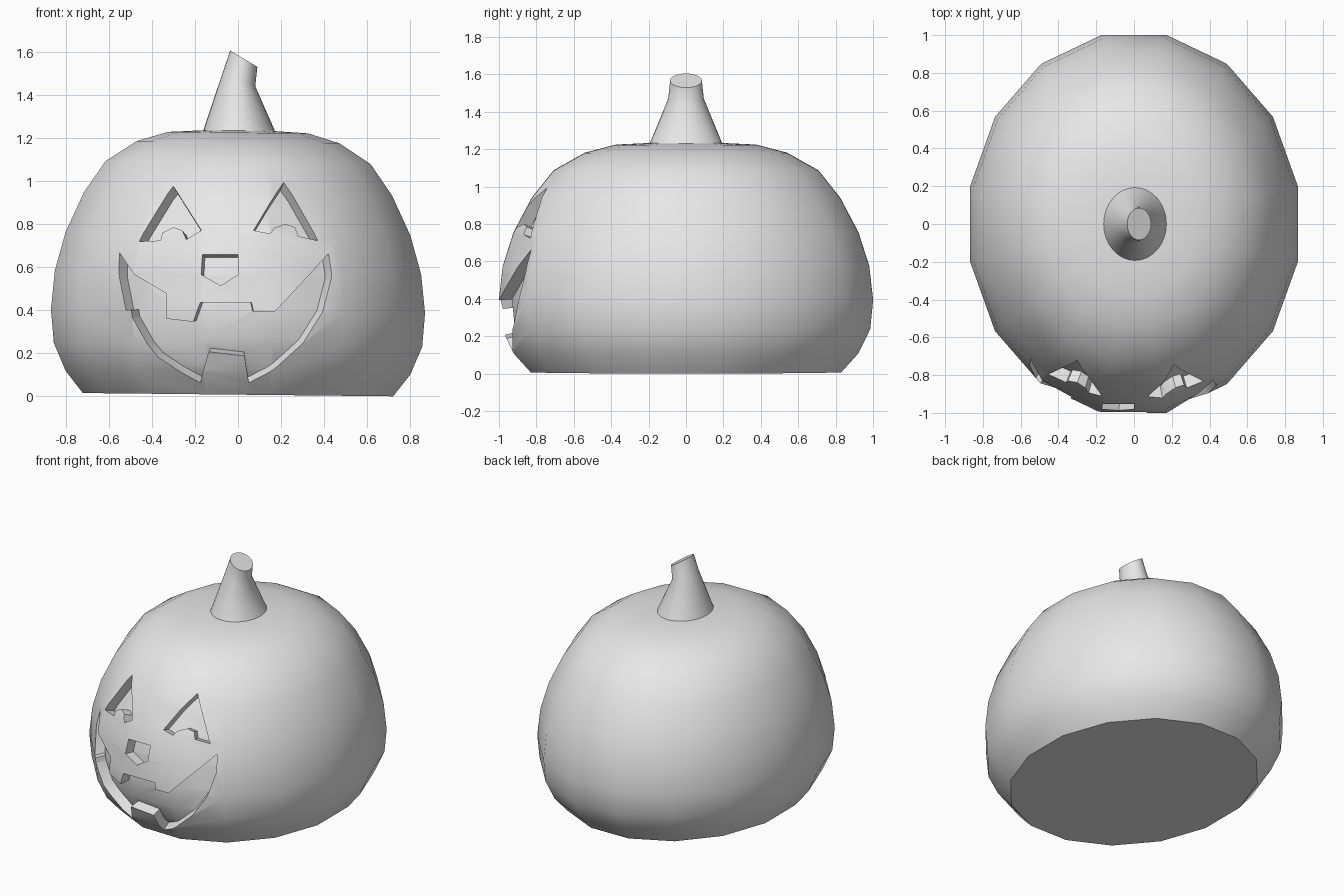
import bpy, bmesh
from math import sin, cos, pi, radians
from mathutils import Vector
from mathutils.bvhtree import BVHTree

cube = bpy.data.objects.get("Cube")
if cube:
    bpy.data.objects.remove(cube)

grey = bpy.data.materials.new("plain grey")
grey.use_nodes = True
grey.diffuse_color = (0.8, 0.8, 0.8, 1)
grey.node_tree.nodes["Principled BSDF"].inputs["Base Color"].default_value = (0.8, 0.8, 0.8, 1)

CENTRE = Vector((0, 0, 0.45))


def make_object(name, bm):
    bmesh.ops.recalc_face_normals(bm, faces=bm.faces)
    mesh = bpy.data.meshes.new(name)
    bm.to_mesh(mesh)
    bm.free()
    mesh.materials.append(grey)
    obj = bpy.data.objects.new(name, mesh)
    bpy.context.collection.objects.link(obj)
    return obj


def add_loft(bm, rings):
    """Bridge rings of points and close both ends."""
    loops = [[bm.verts.new(p) for p in ring] for ring in rings]
    n = len(loops[0])
    for a, b in zip(loops, loops[1:]):
        for i in range(n):
            j = (i + 1) % n
            bm.faces.new((a[i], a[j], b[j], b[i]))
    return [bm.faces.new(loops[0]), bm.faces.new(loops[-1])]


def subtract(target, cutter):
    """Apply a boolean difference to the target mesh."""
    cutter.hide_render = True
    mod = target.modifiers.new("cut", 'BOOLEAN')
    mod.operation = 'DIFFERENCE'
    mod.solver = 'EXACT'
    mod.object = cutter
    deps = bpy.context.evaluated_depsgraph_get()
    mesh = bpy.data.meshes.new_from_object(target.evaluated_get(deps))
    target.modifiers.clear()
    target.data = mesh
    bpy.data.objects.remove(cutter)


def smooth(obj, angle):
    bpy.ops.object.select_all(action='DESELECT')
    obj.select_set(True)
    bpy.context.view_layer.objects.active = obj
    bpy.ops.object.shade_smooth_by_angle(angle=radians(angle))


# Squashed sixteen-sided shell: (radius, height), leaning slightly
PROFILE = [(0.72, 0.008), (0.80, 0.11), (0.855, 0.24), (0.868, 0.395),
           (0.85, 0.575), (0.80, 0.755), (0.715, 0.94), (0.615, 1.085),
           (0.47, 1.18), (0.325, 1.224), (0.15, 1.234)]


def shell(name, scale):
    rings = []
    for r, z in PROFILE:
        ring = []
        for i in range(16):
            a = (i + 0.5) * pi / 8
            x, y = 1.0196 * r * sin(a), 1.175 * r * cos(a)
            p = Vector((x, y, z - 0.0105 * x))
            ring.append(CENTRE + (p - CENTRE) * scale)
        rings.append(ring)
    bm = bmesh.new()
    add_loft(bm, rings)
    return make_object(name, bm)


pumpkin = shell("pumpkin_body", 1.0)
core = shell("recess_floor", 0.93)

# Carved face outlines, as (x, z) on the front of the shell
RIGHT_EYE = [(-0.30, 0.975), (-0.458, 0.719), (-0.36, 0.723), (-0.35, 0.76),
             (-0.30, 0.785), (-0.258, 0.77), (-0.24, 0.728), (-0.17, 0.77)]
LEFT_EYE = [(0.212, 0.993), (0.072, 0.77), (0.15, 0.755), (0.168, 0.782),
            (0.22, 0.80), (0.265, 0.785), (0.28, 0.743), (0.37, 0.723)]
NOSE = [(-0.165, 0.658), (0, 0.658), (0, 0.565), (-0.08, 0.514), (-0.17, 0.565)]
MOUTH = [(-0.55, 0.667), (-0.48, 0.565), (-0.332, 0.477), (-0.332, 0.36),
         (-0.207, 0.346), (-0.175, 0.435), (0.063, 0.435), (0.072, 0.393),
         (0.17, 0.393), (0.42, 0.663), (0.435, 0.556), (0.393, 0.393),
         (0.305, 0.253), (0.18, 0.137), (0.05, 0.063), (0.03, 0.188),
         (-0.137, 0.207), (-0.175, 0.063), (-0.374, 0.184), (-0.49, 0.365),
         (-0.495, 0.40), (-0.52, 0.40), (-0.55, 0.55)]

# Cutter walls converge on the middle of the pumpkin
tree = BVHTree.FromPolygons([v.co for v in pumpkin.data.vertices],
                            [p.vertices[:] for p in pumpkin.data.polygons])
bm = bmesh.new()
caps = []
for outline in (RIGHT_EYE, LEFT_EYE, NOSE, MOUTH):
    hits = [tree.ray_cast(Vector((x, -3, z)), Vector((0, 1, 0)))[0] for x, z in outline]
    caps += add_loft(bm, [[CENTRE + (p - CENTRE) * k for p in hits] for k in (0.7, 1.5)])
bmesh.ops.triangulate(bm, faces=caps)
carving = make_object("face_carving", bm)
subtract(carving, core)
subtract(pumpkin, carving)
smooth(pumpkin, 35)

# Bent stem: (centre x, centre z, x radius, y radius, slope)
STEM = [(0.005, 1.228, 0.168, 0.195, 0), (0.004, 1.47, 0.076, 0.095, -0.4),
        (0.027, 1.567, 0.063, 0.085, -0.6)]
bm = bmesh.new()
angles = [i * pi / 16 for i in range(32)]
add_loft(bm, [[(cx + rx * cos(a), ry * sin(a), cz + slope * rx * cos(a)) for a in angles]
              for cx, cz, rx, ry, slope in STEM])
smooth(make_object("stem", bm), 40)
